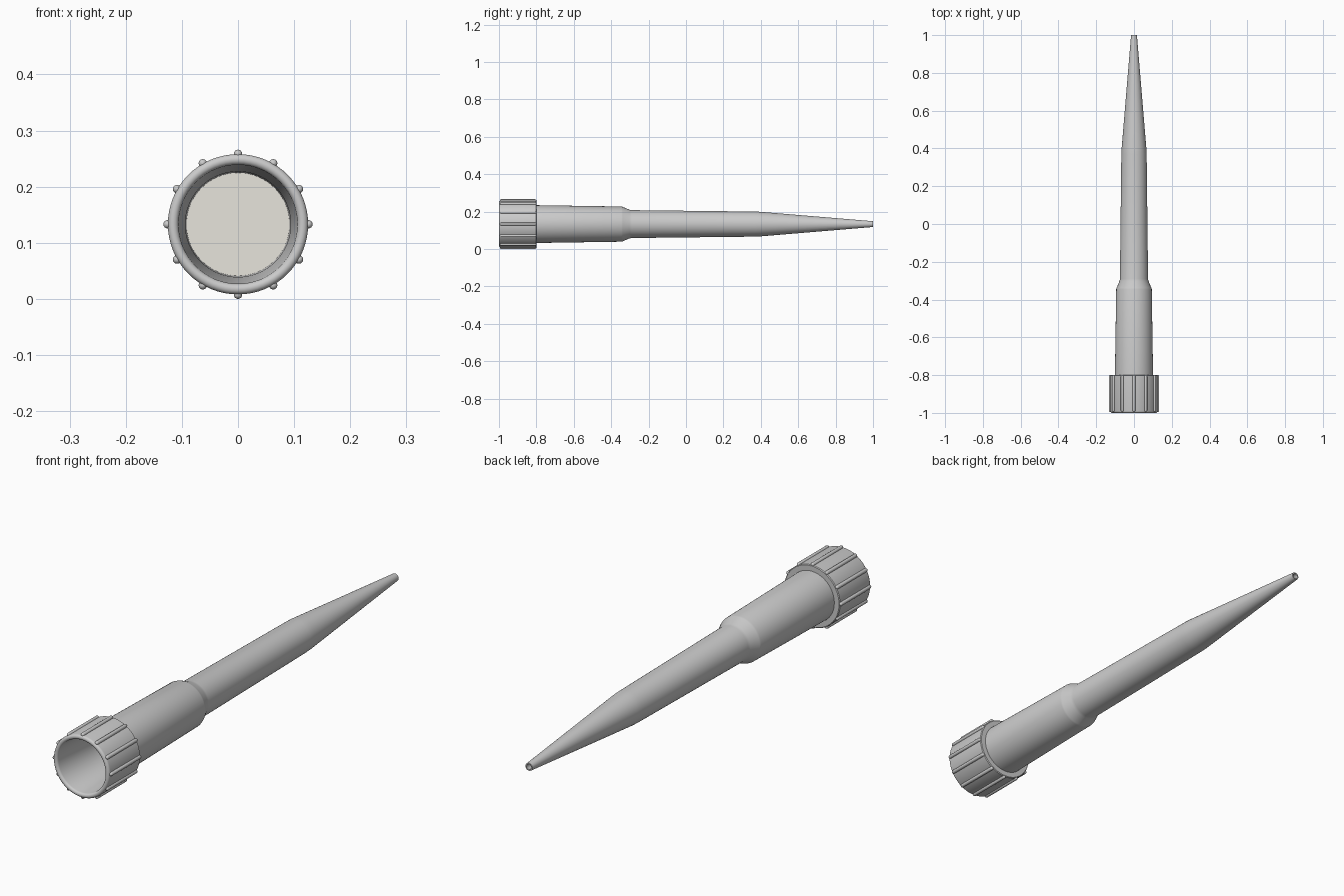
import bpy, bmesh
from math import sin, cos, pi, radians

if "Cube" in bpy.data.objects:
    bpy.data.objects.remove(bpy.data.objects["Cube"])

AXIS_Z = 0.133


def lathe(name, profile, segments=64, closed=False, centre=(0, 0)):
    """Revolve (radius, y) points round an axis parallel to y; radius 0 makes a pole."""
    bm = bmesh.new()
    rings = []
    for r, y in profile:
        if r == 0:
            rings.append([bm.verts.new((centre[0], y, centre[1]))] * segments)
        else:
            rings.append([bm.verts.new((centre[0] + r * cos(2 * pi * i / segments), y,
                                        centre[1] + r * sin(2 * pi * i / segments)))
                          for i in range(segments)])
    pairs = list(zip(rings, rings[1:]))
    if closed:
        pairs.append((rings[-1], rings[0]))
    for a, b in pairs:
        for i in range(segments):
            j = (i + 1) % segments
            quad = list(dict.fromkeys((a[i], a[j], b[j], b[i])))
            bm.faces.new(quad)
    bmesh.ops.recalc_face_normals(bm, faces=bm.faces)
    me = bpy.data.meshes.new(name)
    bm.to_mesh(me)
    bm.free()
    for p in me.polygons:
        p.use_smooth = True
    me.set_sharp_from_angle(angle=radians(32))
    ob = bpy.data.objects.new(name, me)
    bpy.context.collection.objects.link(ob)
    return ob


# Hollow tapered tube with rounded-rim collar: outside forwards, then inside back
rim = [(0.1155 - 0.0095 * cos(pi * k / 8), -0.9905 - 0.0095 * sin(pi * k / 8))
       for k in range(9)]
outer = [(0.125, -0.803), (0.122, -0.80), (0.101, -0.80), (0.094, -0.345),
         (0.092, -0.338), (0.0765, -0.302), (0.0745, -0.29), (0.067, 0.37),
         (0.0655, 0.40), (0.0155, 1.0)]
inner = [(0.0105, 1.0), (0.059, 0.39), (0.067, -0.29), (0.086, -0.345),
         (0.094, -0.80)]
lathe("tapered_tube", rim + outer + inner, closed=True, centre=(0, AXIS_Z))

# Twelve round-ended grip ribs on the collar
R = 0.0075
rib = [(0, -0.995)]
rib += [(R * sin(pi * k / 8), -0.995 + R * (1 - cos(pi * k / 8))) for k in range(1, 5)]
rib += [(r, -1.795 - y) for r, y in reversed(rib)]
for i in range(12):
    a = 2 * pi * i / 12
    lathe(f"grip_rib_{i + 1}", rib, 16,
          centre=(0.1255 * cos(a), AXIS_Z + 0.1255 * sin(a)))

# Filter plug inside the wide barrel
plug = lathe("filter_plug", [(0, -0.68), (0.0921, -0.68), (0.0877, -0.40), (0, -0.40)],
             centre=(0, AXIS_Z))
mat = bpy.data.materials.new("filter_cream")
mat.diffuse_color = (0.80, 0.78, 0.72, 1)
mat.use_nodes = True
mat.node_tree.nodes["Principled BSDF"].inputs["Base Color"].default_value = mat.diffuse_color
plug.data.materials.append(mat)
